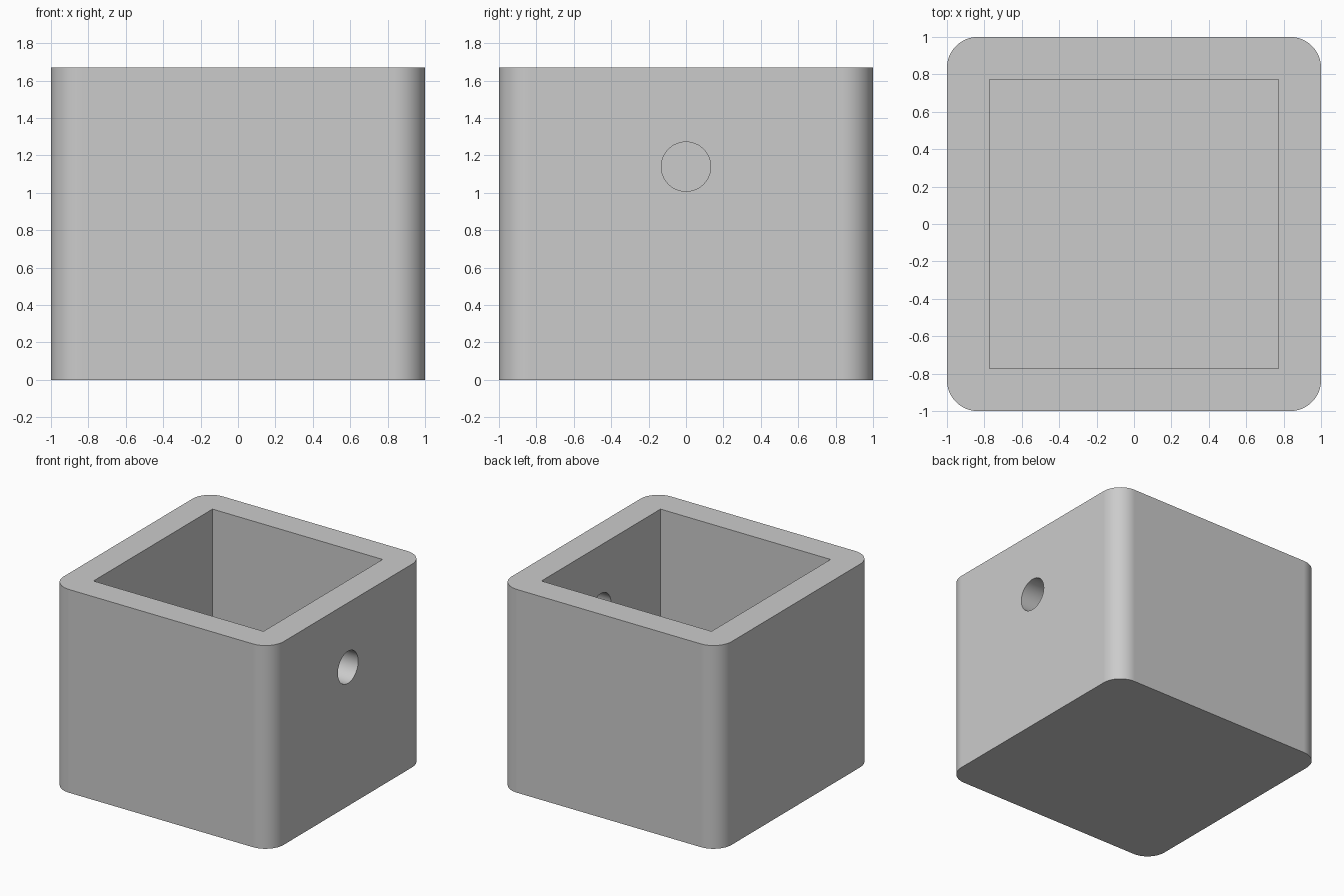
import bpy, bmesh, math
from mathutils import Matrix, Vector

if "Cube" in bpy.data.objects:
    bpy.data.objects.remove(bpy.data.objects["Cube"], do_unlink=True)

SIZE, HEIGHT, RADIUS = 2.0, 1.67, 0.165
OPENING, FLOOR = 1.546, 0.23
HOLE_RADIUS, HOLE_Z = 0.132, 1.14


def add_object(name, bm):
    mesh = bpy.data.meshes.new(name)
    bm.to_mesh(mesh)
    bm.free()
    obj = bpy.data.objects.new(name, mesh)
    bpy.context.collection.objects.link(obj)
    return obj


def block(name, width, bottom, top, radius=0):
    """Square block with optionally rounded upright edges."""
    bm = bmesh.new()
    bmesh.ops.create_cube(bm, size=1)
    bmesh.ops.scale(bm, vec=Vector((width, width, top - bottom)), verts=bm.verts)
    bmesh.ops.translate(bm, vec=Vector((0, 0, (top + bottom) / 2)), verts=bm.verts)
    if radius:
        upright = [e for e in bm.edges
                   if abs(e.verts[0].co.z - e.verts[1].co.z) > 0.1]
        bmesh.ops.bevel(bm, geom=upright, offset=radius, segments=12,
                        profile=0.5, affect='EDGES')
    return add_object(name, bm)


def cut(target, cutter):
    """Subtract the cutter, then discard it."""
    cutter.hide_render = True
    mod = target.modifiers.new("cut", 'BOOLEAN')
    mod.operation, mod.solver, mod.object = 'DIFFERENCE', 'EXACT', cutter
    bpy.ops.object.modifier_apply(modifier=mod.name)
    bpy.data.objects.remove(cutter, do_unlink=True)


# Outer body with rounded corners
body = block("square_cup", SIZE, 0, HEIGHT, RADIUS)
bpy.ops.object.select_all(action='DESELECT')
body.select_set(True)
bpy.context.view_layer.objects.active = body

# Square cavity open at the top
cut(body, block("cavity_cutter", OPENING, FLOOR, HEIGHT + 0.2))

# Round hole through one side wall
bm = bmesh.new()
bmesh.ops.create_cone(
    bm, cap_ends=True, segments=48, radius1=HOLE_RADIUS, radius2=HOLE_RADIUS, depth=0.6,
    matrix=Matrix.Translation((0.9, 0, HOLE_Z)) @ Matrix.Rotation(math.pi / 2, 4, 'Y'))
cut(body, add_object("hole_cutter", bm))

# Single grey material
grey = bpy.data.materials.new("grey")
grey.use_nodes = True
colour = (0.6, 0.6, 0.6, 1)
grey.diffuse_color = colour
grey.node_tree.nodes["Principled BSDF"].inputs["Base Color"].default_value = colour
body.data.materials.clear()
body.data.materials.append(grey)

# Smooth corners and hole, crisp rims
bpy.ops.object.shade_smooth_by_angle(angle=math.radians(30))
weighted = body.modifiers.new("flat_sides", 'WEIGHTED_NORMAL')
weighted.keep_sharp = True
